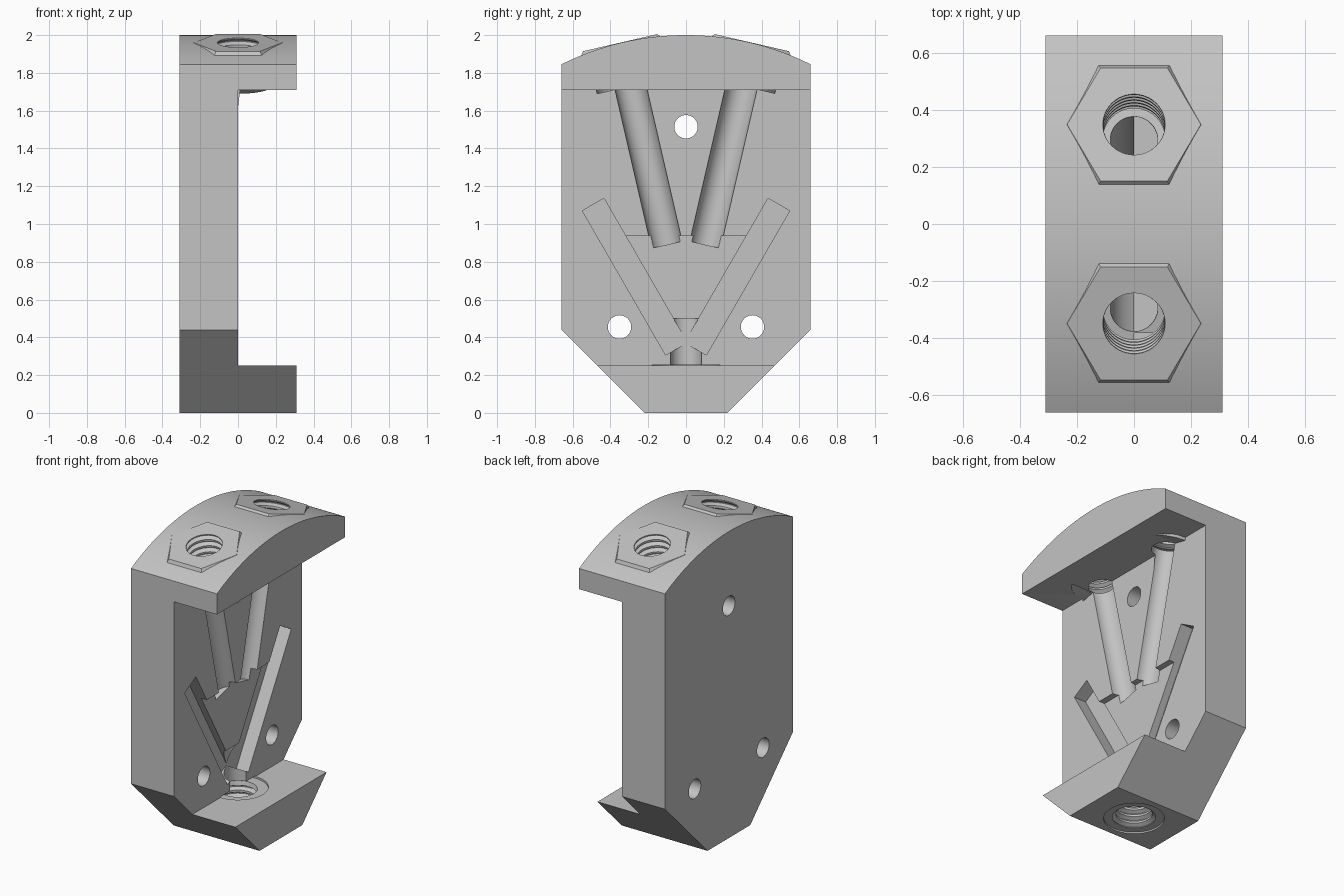
import bpy, bmesh, math
from mathutils import Matrix, Vector

cube = bpy.data.objects.get("Cube")
if cube:
    bpy.data.objects.remove(cube)

gray = bpy.data.materials.new("plain_gray")
gray.use_nodes = True
COLOR = (0.55, 0.55, 0.55, 1)
gray.diffuse_color = COLOR
gray.node_tree.nodes["Principled BSDF"].inputs["Base Color"].default_value = COLOR


def finish(name, bm, matrix=Matrix()):
    bmesh.ops.recalc_face_normals(bm, faces=bm.faces)
    mesh = bpy.data.meshes.new(name)
    bm.to_mesh(mesh)
    bm.free()
    mesh.transform(matrix)
    mesh.materials.append(gray)
    obj = bpy.data.objects.new(name, mesh)
    bpy.context.collection.objects.link(obj)
    return obj


def prism(name, outline, x0, x1):
    """Extrude a (y, z) outline along x."""
    bm = bmesh.new()
    face = bm.faces.new([bm.verts.new((x0, y, z)) for y, z in outline])
    moved = bmesh.ops.extrude_face_region(bm, geom=[face])["geom"]
    verts = [v for v in moved if isinstance(v, bmesh.types.BMVert)]
    bmesh.ops.translate(bm, verts=verts, vec=(x1 - x0, 0, 0))
    return finish(name, bm)


def lathe(name, profile, matrix=Matrix(), sides=48, turn=0.0):
    """Revolve a (radius, height) profile around the local z axis."""
    bm = bmesh.new()
    rings = []
    for r, h in profile:
        angles = [turn + math.tau * i / sides for i in range(sides)]
        rings.append([bm.verts.new((r * math.cos(a), r * math.sin(a), h)) for a in angles])
    for low, high in zip(rings, rings[1:]):
        for i in range(sides):
            j = (i + 1) % sides
            bm.faces.new((low[i], low[j], high[j], high[i]))
    bm.faces.new(rings[0])
    bm.faces.new(rings[-1])
    return finish(name, bm, matrix)


def cylinder(name, r, h0, h1, matrix=Matrix()):
    return lathe(name, [(r, h0), (r, h1)], matrix)


def thread(name, h0, h1, matrix=Matrix(), pitch=0.045):
    """Zigzag cutter that leaves thread ridges in a hole."""
    profile, h = [(0.108, h0)], h0
    while h + pitch < h1:
        profile += [(0.108, h + pitch * 0.2), (0.132, h + pitch * 0.5),
                    (0.132, h + pitch * 0.6), (0.108, h + pitch * 0.9)]
        h += pitch
    profile.append((0.118, h1))
    return lathe(name, profile, matrix)


def cut(target, cutter, keep=False):
    mod = target.modifiers.new("cut", 'BOOLEAN')
    mod.operation, mod.solver, mod.object = 'DIFFERENCE', 'EXACT', cutter
    bpy.context.view_layer.objects.active = target
    bpy.ops.object.modifier_apply(modifier=mod.name)
    if not keep:
        bpy.data.objects.remove(cutter)


# Body: domed top, straight sides, chamfered foot
RADIUS, HALF = 1.483, 0.66
sweep = math.asin(HALF / RADIUS)
dome = [(RADIUS * math.sin(a), 2 - RADIUS + RADIUS * math.cos(a))
        for a in [sweep - 2 * sweep * i / 40 for i in range(41)]]
body = prism("body", dome + [(-HALF, 0.44), (-0.22, 0), (0.22, 0), (HALF, 0.44)], -0.31, 0.31)
cut(body, prism("opening", [(-1, 0.25), (1, 0.25), (1, 1.71), (-1, 1.71)], 0, 1))

# Triangular pocket between the slots
cut(body, prism("pocket", [(-0.35, 0.94), (0.35, 0.94), (0, 0.334)], -0.04, 0.05))

# Slanted slots in a V
along = Vector((math.sin(math.radians(30)), math.cos(math.radians(30))))
across = Vector((along.y, -along.x))
for side in (-1, 1):
    corners = [Vector((0.271, 0.721)) + along * 0.441 * a + across * 0.066 * b
               for a, b in ((-1, -1), (1, -1), (1, 1), (-1, 1))]
    cut(body, prism("slot", [(side * c.x, c.y) for c in corners], -0.087, 0.05))

# Screw holes through the back plate
for y, z in ((0, 1.515), (-0.352, 0.455), (0.352, 0.455)):
    across_x = Matrix.Translation((0, y, z)) @ Matrix.Rotation(math.pi / 2, 4, 'Y')
    cut(body, cylinder("screw_hole", 0.062, -0.5, 0.5, across_x))

# Lower port: threaded hole, shallow seats and a short bore
cut(body, cylinder("bore", 0.083, 0.15, 0.5))
cut(body, thread("port_thread", -0.01, 0.252))
cut(body, cylinder("seat", 0.18, -0.01, 0.01))
cut(body, cylinder("seat", 0.18, 0.238, 0.254))

# Upper ports: tilted hexagonal pads, threads and long bores
pads = []
for side, name in ((-1, "front_hex_pad"), (1, "back_hex_pad")):
    tilt = Matrix.Rotation(math.radians(-13 * side), 4, 'X')
    place = Matrix.Translation((0, side * 0.348, 1.959)) @ tilt
    pad = lathe(name, [(0.25, -0.02), (0.234, 0.001)], place, sides=6)
    cut(body, cylinder("bore", 0.083, -1.097, -0.15, place))
    cut(body, cylinder("seat", 0.18, -0.235, -0.216, place))
    cutter = thread("port_thread", -0.225, 0.04, place)
    cut(body, cutter, keep=True)
    cut(pad, cutter)
    pads.append(pad)

# Smooth curves, crisp edges
bpy.ops.object.select_all(action='DESELECT')
for obj in [body] + pads:
    obj.select_set(True)
bpy.context.view_layer.objects.active = body
bpy.ops.object.shade_smooth_by_angle(angle=math.radians(25))
